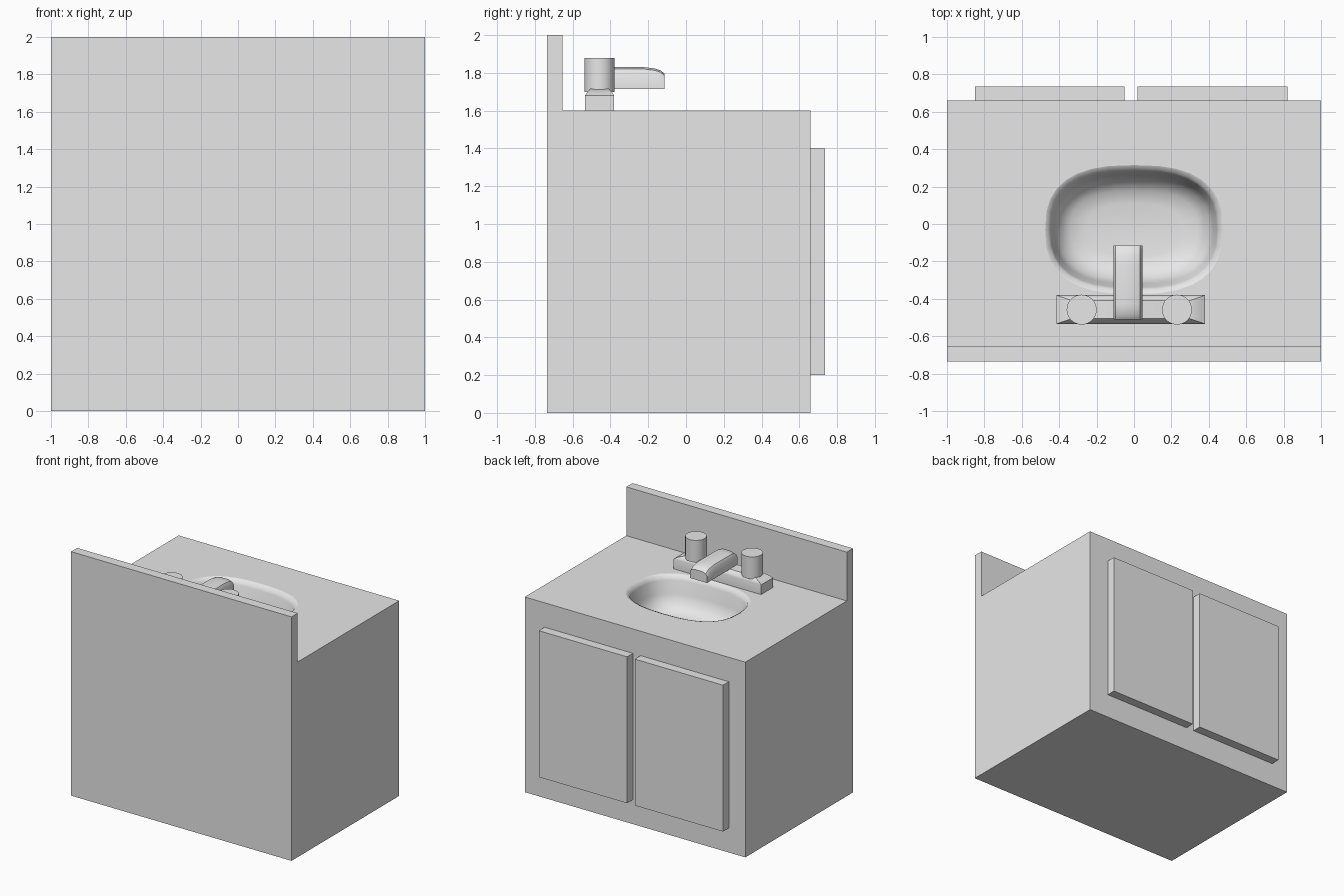
import bpy, bmesh, math

cube = bpy.data.objects.get("Cube")
if cube:
    bpy.data.objects.remove(cube, do_unlink=True)

grey = bpy.data.materials.new("plain_grey")
grey.use_nodes = True
grey.diffuse_color = (0.8, 0.8, 0.8, 1)
grey.node_tree.nodes["Principled BSDF"].inputs["Base Color"].default_value = (0.8, 0.8, 0.8, 1)


def finish(name, bm):
    bmesh.ops.recalc_face_normals(bm, faces=bm.faces)
    mesh = bpy.data.meshes.new(name)
    bm.to_mesh(mesh)
    bm.free()
    mesh.materials.append(grey)
    obj = bpy.data.objects.new(name, mesh)
    bpy.context.collection.objects.link(obj)
    return obj


def rect(x0, x1, y0, y1, z):
    return [(x0, y0, z), (x1, y0, z), (x1, y1, z), (x0, y1, z)]


def bridge(bm, low, high, smooth=False):
    n = len(low)
    for i in range(n):
        j = (i + 1) % n
        bm.faces.new((low[i], low[j], high[j], high[i])).smooth = smooth


def loft(name, sections, smooth=False):
    """Closed solid through a stack of matching sections."""
    bm = bmesh.new()
    rings = [[bm.verts.new(p) for p in s] for s in sections]
    for low, high in zip(rings, rings[1:]):
        bridge(bm, low, high, smooth)
    bm.faces.new(rings[0])
    bm.faces.new(rings[-1])
    return finish(name, bm)


def box(name, x0, x1, y0, y1, z0, z1):
    return loft(name, [rect(x0, x1, y0, y1, z0), rect(x0, x1, y0, y1, z1)])


def basin_ring(rx, ry, z, n=32, power=2.6):
    pts = []
    for i in range(n):
        a = 2 * math.pi * i / n
        c, s = math.cos(a), math.sin(a)
        pts.append((rx * math.copysign(abs(c) ** (2 / power), c),
                    ry * math.copysign(abs(s) ** (2 / power), s) - 0.03, z))
    return pts


# Cabinet with the basin sunk into its top
BACK, FACE, TOP = -0.735, 0.66, 1.6
bm = bmesh.new()
floor, top = [[bm.verts.new(p) for p in rect(-1, 1, BACK, FACE, z)] for z in (0, TOP)]
bm.faces.new(floor)
bridge(bm, floor, top)
profile = [(0.475, 0.345, TOP), (0.455, 0.323, 1.59), (0.444, 0.31, 1.56),
           (0.425, 0.29, 1.46), (0.4, 0.265, 1.39), (0.34, 0.21, 1.345),
           (0.25, 0.14, 1.33)]
rings = [[bm.verts.new(p) for p in basin_ring(*r)] for r in profile]
for high, low in zip(rings, rings[1:]):
    bridge(bm, low, high, True)
bm.faces.new(rings[-1]).smooth = True
outline = [e for e in bm.edges if all(v in top for v in e.verts)
           or (all(v in rings[0] for v in e.verts))]
bmesh.ops.triangle_fill(bm, edges=outline, use_beauty=True, normal=(0, 0, 1))
bmesh.ops.dissolve_degenerate(bm, edges=bm.edges, dist=1e-5)
finish("cabinet_with_basin", bm)

# Splashback and doors
box("splashback", -1, 1, BACK, -0.655, TOP, 2)
box("right_door", -0.85, -0.05, FACE, 0.735, 0.2, 1.4)
box("left_door", 0.02, 0.82, FACE, 0.735, 0.2, 1.4)

# Tap base with sloping shoulders
loft("tap_base", [rect(-0.415, 0.38, -0.535, -0.38, TOP),
                  rect(-0.415, 0.38, -0.535, -0.38, 1.68),
                  rect(-0.39, 0.355, -0.525, -0.39, 1.695),
                  rect(-0.33, 0.295, -0.505, -0.41, 1.717)])

# Tap knobs
for side, x in (("right", -0.28), ("left", 0.23)):
    circle = [(x + 0.08 * math.cos(i * math.pi / 16),
               -0.458 + 0.08 * math.sin(i * math.pi / 16)) for i in range(32)]
    knob = loft(side + "_knob", [[(*p, z) for p in circle] for z in (1.7, 1.88)], True)
    for poly in knob.data.polygons:
        poly.use_smooth = abs(poly.normal.z) < 0.5

# Spout: chamfered cross-section swept forward with a drooping tip
spout = []
for y, peak in ((-0.51, 1.805), (-0.485, 1.825), (-0.43, 1.83), (-0.22, 1.83),
                (-0.165, 1.823), (-0.135, 1.813), (-0.115, 1.797)):
    spout.append([(-0.11, y, 1.715), (-0.11, y, peak - 0.03), (-0.098, y, peak - 0.01),
                  (-0.07, y, peak), (0.005, y, peak), (0.033, y, peak - 0.01),
                  (0.045, y, peak - 0.03), (0.045, y, 1.715)])
loft("spout", spout)

# Soften the tap's rounded faces, keeping hard edges crisp
bpy.ops.object.select_all(action='DESELECT')
for name in ("tap_base", "spout"):
    obj = bpy.data.objects[name]
    obj.select_set(True)
    bpy.context.view_layer.objects.active = obj
bpy.ops.object.shade_smooth_by_angle(angle=math.radians(35))
